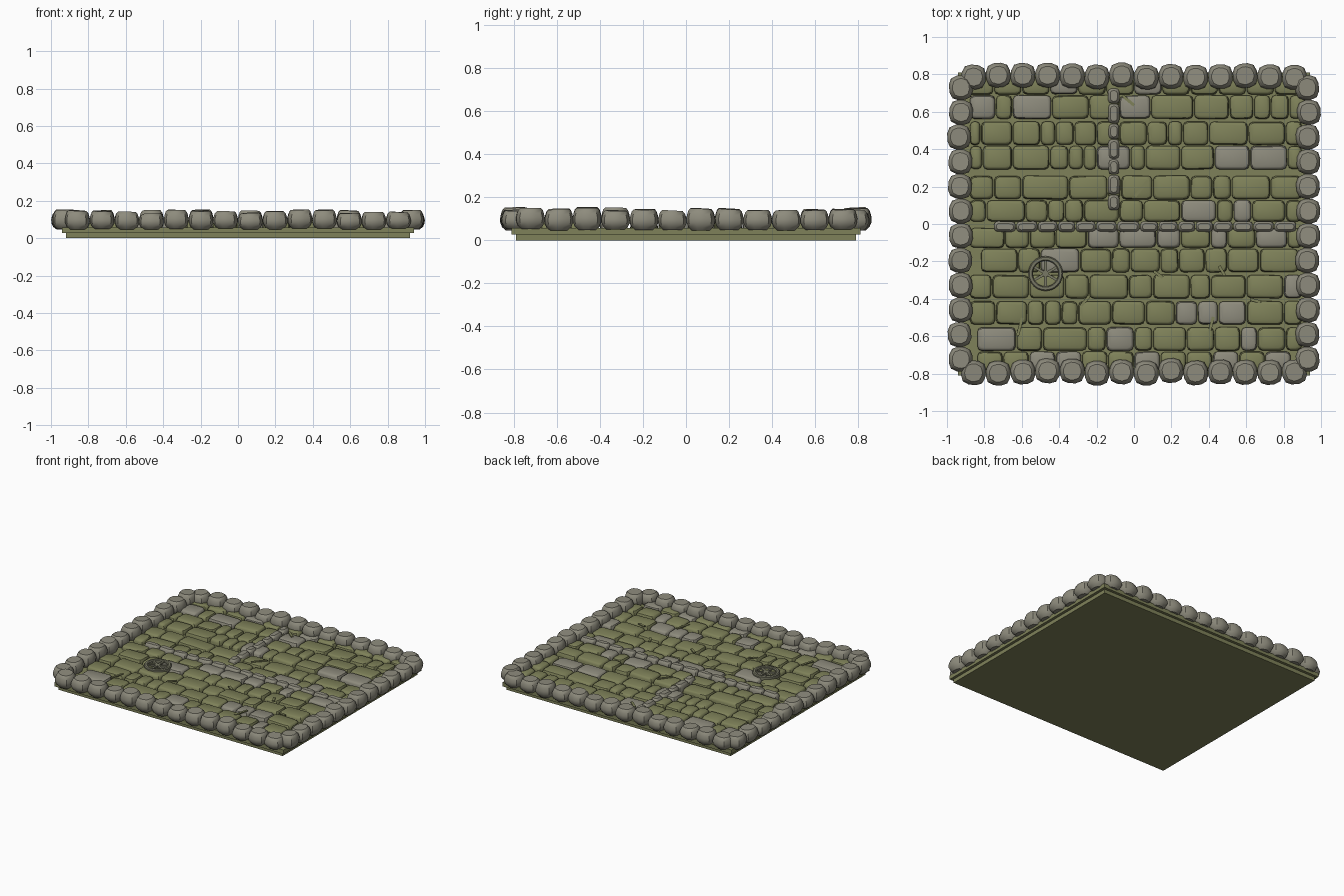
import bpy, bmesh, math, random
from mathutils import Matrix, Vector

random.seed(4)
cube = bpy.data.objects.get("Cube")
if cube:
    bpy.data.objects.remove(cube)


def material(name, color):
    m = bpy.data.materials.new(name)
    m.use_nodes = True
    m.diffuse_color = (*color, 1)
    m.node_tree.nodes["Principled BSDF"].inputs["Base Color"].default_value = (*color, 1)
    return m


moss = material("mossy green stone", (0.21, 0.22, 0.10))
grey = material("grey stone", (0.27, 0.26, 0.205))
iron = material("weathered drain metal", (0.19, 0.19, 0.13))


def finish(bm, name, mats, angle=35):
    bmesh.ops.recalc_face_normals(bm, faces=bm.faces[:])
    mesh = bpy.data.meshes.new(name)
    bm.to_mesh(mesh)
    bm.free()
    for m in mats:
        mesh.materials.append(m)
    ob = bpy.data.objects.new(name, mesh)
    bpy.context.collection.objects.link(ob)
    bpy.ops.object.select_all(action="DESELECT")
    ob.select_set(True)
    bpy.context.view_layer.objects.active = ob
    bpy.ops.object.shade_smooth_by_angle(angle=math.radians(angle))
    return ob


def box(bm, center, size, turn=0):
    mat = (Matrix.Translation(center) @ Matrix.Rotation(turn, 4, "Z")
           @ Matrix.Diagonal((*size, 1)))
    bmesh.ops.create_cube(bm, size=1, matrix=mat)


def outline(hx, hy, r):
    """Rounded rectangle, three points to a corner."""
    r = min(r, hx * 0.8, hy * 0.8)
    points = []
    for corner, (sx, sy) in enumerate([(1, 1), (-1, 1), (-1, -1), (1, -1)]):
        for step in range(3):
            a = (corner + step / 2) * math.pi / 2
            points.append((sx * (hx - r) + r * math.cos(a),
                           sy * (hy - r) + r * math.sin(a)))
    return points


def stone(bm, x, y, z, sx, sy, height, profile, radius, turn=0, tilt=0, mat=0):
    """Stack rounded outlines; profile holds (height fraction, inset)."""
    place = Matrix.Translation((x, y, z)) @ Matrix.Rotation(turn, 4, "Z")
    slope = Vector((random.uniform(-tilt, tilt), random.uniform(-tilt, tilt)))
    rings = []
    for level, inset in profile:
        pts = outline(sx / 2 - inset, sy / 2 - inset, radius)
        rings.append([bm.verts.new(place @ Vector(
            (px, py, level * (height + slope.dot(Vector((px, py)))))))
            for px, py in pts])
    n = len(rings[0])
    faces = [bm.faces.new(rings[0]), bm.faces.new(rings[-1])]
    for low, high in zip(rings, rings[1:]):
        for i in range(n):
            j = (i + 1) % n
            faces.append(bm.faces.new((low[i], low[j], high[j], high[i])))
    for f in faces:
        f.material_index = mat


# Stepped ground slab
bm = bmesh.new()
box(bm, (0, 0, 0.014), (1.84, 1.58, 0.028))
box(bm, (0, 0, 0.043), (1.88, 1.62, 0.030))
finish(bm, "ground_slab", [moss])

# Paving stones laid in rows; edges are in hundredths
paving = bmesh.new()
TILE = [(0, 0), (0.6, 0.001), (0.88, 0.006), (1, 0.014)]


def paving_row(low, high, edges, grey_tiles=()):
    for i, (a, b) in enumerate(zip(edges, edges[1:])):
        stone(paving, (a + b) / 200, (low + high) / 200, 0.05,
              (b - a) / 100 - 0.006, (high - low) / 100 - random.uniform(0.002, 0.008),
              random.uniform(0.037, 0.045), TILE, 0.022,
              random.uniform(-0.015, 0.015), 0.03, int(i in grey_tiles))


paving_row(69, 79, range(-90, 91, 15), (3, 6))
paving_row(56, 69, (-88, -74, -65, -44, -24, -8, 9, 32, 51, 64, 73, 83, 92), (0, 2, 5))
paving_row(42, 55, (-88, -82, -65, -50, -42, -32, -20, -8, 7, 18, 26, 40, 61, 81, 90))
paving_row(29, 42, (-88, -81, -65, -45, -35, -27, -20, -2, 6, 25, 43, 62, 82, 90), (6, 10, 11))
paving_row(13, 26, (-88, -75, -60, -35, -14, -7, 10, 30, 42, 52, 73, 90))
paving_row(1, 13, (-88, -79, -58, -46, -37, -27, -8, 5, 25, 44, 53, 63, 81, 90), (8, 10))
paving_row(-13, -2, (-88, -69, -56, -42, -25, -8, 12, 25, 41, 50, 65, 82, 90), (4, 5, 6, 8, 10))
paving_row(-26, -13, (-82, -62, -50, -29, -12, -2, 14, 24, 38, 50, 67, 88), (2,))
paving_row(-40, -27, (-88, -76, -56, -37, -24, -3, 10, 30, 41, 60, 80, 90), (10,))
paving_row(-54, -41, (-88, -74, -57, -48, -39, -30, -12, 6, 22, 34, 45, 60, 80, 90), (8, 9, 10))
paving_row(-68, -55, (-84, -63, -49, -25, -15, 0, 10, 28, 43, 57, 66, 81, 90), (0, 4, 9))
paving_row(-79, -68, range(-84, 91, 14), (2, 3, 6, 9, 11))
finish(paving, "paving_stones", [moss, grey])

# Rounded border stones on all four sides
bm = bmesh.new()
BOULDER = [(0, 0.024), (0.15, 0.009), (0.35, 0.001), (0.55, 0), (0.75, 0.004),
           (0.9, 0.009), (1, 0.018)]


def border_stone(x, y, sx, sy):
    stone(bm, x, y, random.uniform(0.045, 0.053), sx, sy,
          random.uniform(0.086, 0.102), BOULDER, 0.045,
          random.uniform(-0.12, 0.12), 0.06)


for side in (-1, 1):
    for i in range(14):
        border_stone(-0.858 + i * 0.132, side * 0.79 + random.uniform(-0.008, 0.008), 0.13, 0.13)
    for i in range(12):
        border_stone(side * 0.93 + random.uniform(-0.006, 0.006), -0.723 + i * 0.132, 0.125, 0.132)
finish(bm, "border_stones", [grey])

# Raised curbs: one across the middle, one running to the back
bm = bmesh.new()
CURB = [(0, 0), (0.65, 0), (0.88, 0.005), (1, 0.012)]
x = -0.75
while x < 0.84:
    length = random.uniform(0.09, 0.125)
    stone(bm, x + length / 2, -0.014, 0.05, length - 0.004, 0.056, 0.06,
          CURB, 0.018, random.uniform(-0.03, 0.03), 0.04)
    x += length
for i in range(7):
    stone(bm, -0.108, 0.115 + i * 0.095, 0.05, random.uniform(0.052, 0.064),
          0.105 if i % 2 else 0.082, 0.06, CURB, 0.018, random.uniform(-0.04, 0.04), 0.04)
finish(bm, "curb_stones", [grey])

# Round drain cover: ring and crossing bars
DRAIN = Vector((-0.473, -0.265, 0.098))
bm = bmesh.new()
section = [(0.068, -0.02), (0.068, 0.006), (0.073, 0.012), (0.087, 0.012),
           (0.093, 0.006), (0.093, -0.02)]
rings = []
for i in range(32):
    a = i * math.tau / 32
    rings.append([bm.verts.new(DRAIN + Vector((r * math.cos(a), r * math.sin(a), z)))
                  for r, z in section])
for i, ring in enumerate(rings):
    after = rings[(i + 1) % len(rings)]
    for j in range(len(section)):
        k = (j + 1) % len(section)
        bm.faces.new((ring[j], after[j], after[k], ring[k]))
for i in range(3):
    box(bm, DRAIN, (0.145, 0.014, 0.014), math.pi / 2 + i * math.pi / 3)
finish(bm, "drain_cover", [iron])

# Loose moss strands lying on the paving
bm = bmesh.new()
for x, y, length, degrees in [(-0.03, 0.66, 0.08, -40), (0.04, 0.19, 0.11, 50),
                              (0.41, -0.55, 0.11, 75), (-0.61, -0.55, 0.10, 75),
                              (-0.26, -0.41, 0.07, 50), (0.13, -0.27, 0.06, -35),
                              (0.47, -0.25, 0.06, -60), (0.65, -0.41, 0.06, -15)]:
    box(bm, (x, y, 0.094), (length, 0.016, 0.008), math.radians(degrees))
finish(bm, "moss_strands", [moss])
